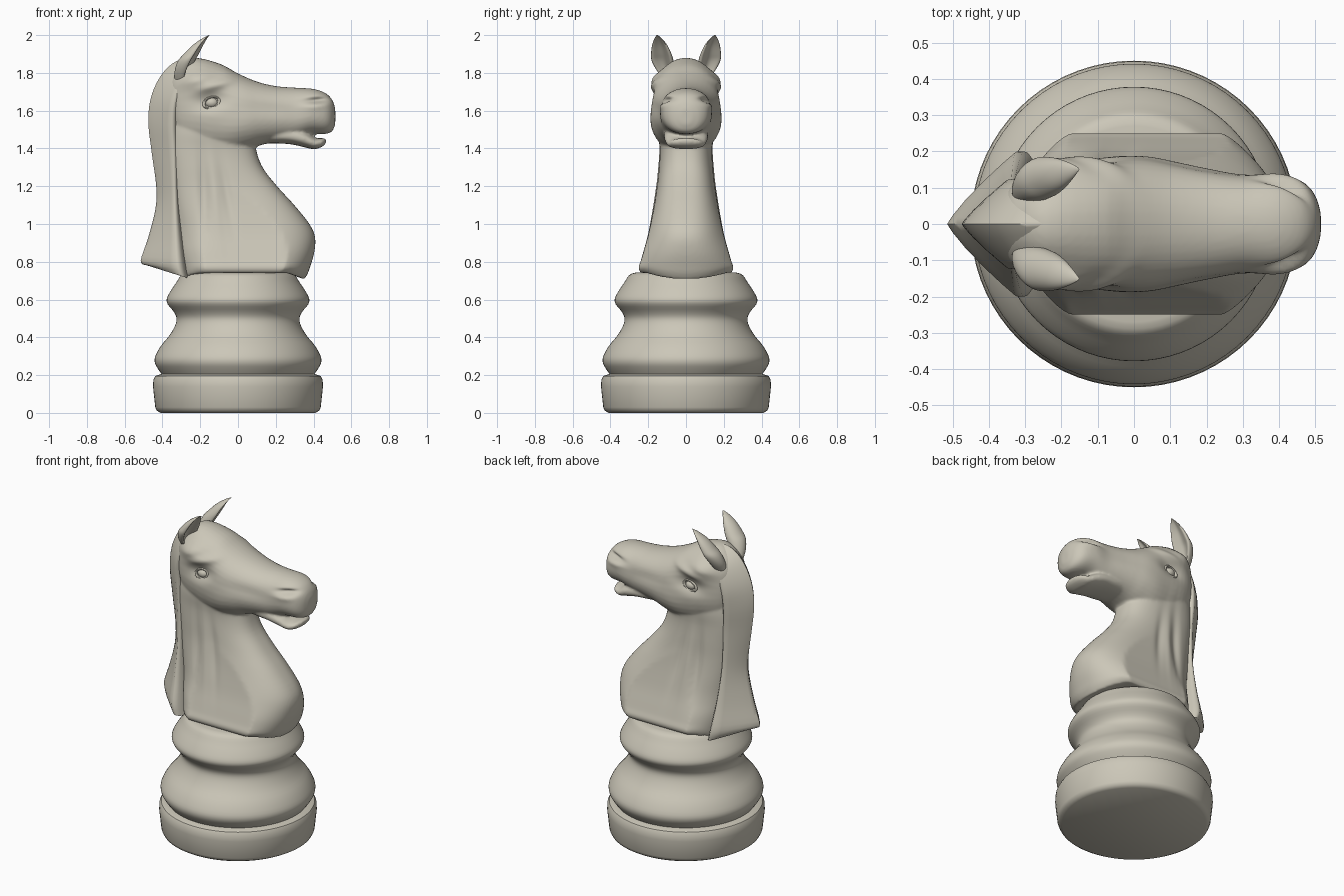
import bpy, bmesh, math
from mathutils import Matrix

old = bpy.data.objects.get("Cube")
if old:
    bpy.data.objects.remove(old, do_unlink=True)

stone = bpy.data.materials.new("warm_grey_stone")
stone.use_nodes = True
colour = (0.60, 0.57, 0.48, 1)
stone.diffuse_color = colour
bsdf = stone.node_tree.nodes["Principled BSDF"]
bsdf.inputs["Base Color"].default_value = colour
bsdf.inputs["Roughness"].default_value = 0.7


def refine(rows, k):
    """Catmull-Rom interpolation between rows of numbers."""
    out = []
    for i in range(len(rows) - 1):
        p = [rows[max(i - 1, 0)], rows[i], rows[i + 1], rows[min(i + 2, len(rows) - 1)]]
        for j in range(k):
            t = j / k
            out.append([0.5 * (2 * b + (c - a) * t + (2 * a - 5 * b + 4 * c - d) * t * t
                               + (3 * b - a - 3 * c + d) * t ** 3) for a, b, c, d in zip(*p)])
    return out + [list(rows[-1])]


def loft(bm, rings):
    """Skin closed rings of points and cap both ends."""
    vs = [[bm.verts.new(p) for p in r] for r in rings]
    n = len(vs[0])
    for a, b in zip(vs, vs[1:]):
        for i in range(n):
            bm.faces.new((a[i], a[(i + 1) % n], b[(i + 1) % n], b[i]))
    bm.faces.new(vs[0][::-1])
    bm.faces.new(vs[-1])


def add_object(name, bm, angle=40):
    bmesh.ops.recalc_face_normals(bm, faces=bm.faces[:])
    me = bpy.data.meshes.new(name)
    bm.to_mesh(me)
    bm.free()
    ob = bpy.data.objects.new(name, me)
    bpy.context.scene.collection.objects.link(ob)
    me.materials.append(stone)
    smooth(ob, angle)
    return ob


def smooth(ob, angle):
    for o in bpy.context.selected_objects:
        o.select_set(False)
    ob.select_set(True)
    bpy.context.view_layer.objects.active = ob
    bpy.ops.object.shade_smooth_by_angle(angle=math.radians(angle))


def power(c, n):
    return math.copysign(abs(c) ** (2 / n), c)


def angles(n):
    return [2 * math.pi * i / n for i in range(n)]


# Turned base: plinth with bevelled rims, then two rounded beads
plinth = [(.41, 0), (.43, .012), (.438, .03), (.45, .14), (.448, .175), (.438, .195), (.41, .205)]
beads = [(.405, .207), (.425, .235), (.44, .265), (.438, .30), (.408, .355), (.363, .41),
         (.334, .46), (.325, .50), (.34, .535), (.372, .575), (.377, .605), (.357, .645),
         (.327, .69), (.30, .73), (.27, .742)]
for name, prof in (("plinth", plinth), ("turned_pedestal", refine(beads, 3))):
    bm = bmesh.new()
    loft(bm, [[(r * math.cos(a), r * math.sin(a), z) for a in angles(72)] for r, z in prof])
    add_object(name, bm)

# Neck and chest: z, front x, back x, half width, squareness, flat-sidedness
bm = bmesh.new()
neck = [(.706, .35, -.30, .24, 2.2, 1.22), (.735, .368, -.305, .25, 2.2, 1.22),
        (.77, .381, -.31, .248, 2.2, 1.22), (.85, .404, -.325, .226, 2.2, 1.2),
        (.93, .408, -.335, .203, 2.2, 1.15), (1.0, .378, -.34, .187, 2.3, 1.1),
        (1.1, .298, -.35, .168, 2.5, 1.04), (1.2, .207, -.36, .154, 2.6, 1), (1.3, .13, -.37, .145, 2.6, 1),
        (1.4, .095, -.38, .14, 2.6, 1), (1.5, .09, -.38, .145, 2.4, 1), (1.62, .05, -.37, .13, 2.2, 1)]
rings = []
for z, xf, xb, w, n, flat in refine(neck, 4):
    ring = []
    for a in angles(80):
        y = w * max(-1, min(1, flat * power(math.sin(a), n)))
        # underside rises towards the flanks
        lift = .035 * min(1, abs(y) / .22) ** 2 * max(0, (.80 - z) / .09)
        ring.append(((xf + xb) / 2 + (xf - xb) / 2 * power(math.cos(a), n), y, z + lift))
    rings.append(ring)
loft(bm, rings)

# Head and lower jaw: top x z, bottom x z, half width
head = [(-.37, 1.76, -.36, 1.52, .07), (-.33, 1.83, -.31, 1.43, .125), (-.24, 1.88, -.2, 1.38, .168),
        (-.1, 1.85, -.05, 1.365, .184), (0, 1.797, .06, 1.395, .184), (.1, 1.754, .13, 1.42, .172),
        (.2, 1.73, .21, 1.435, .155), (.3, 1.722, .295, 1.445, .139), (.4, 1.715, .38, 1.474, .137),
        (.465, 1.692, .46, 1.477, .118), (.50, 1.655, .498, 1.49, .08), (.515, 1.61, .515, 1.53, .03)]
jaw = [(.12, 1.51, .12, 1.425, .09), (.2, 1.51, .2, 1.427, .112), (.28, 1.51, .28, 1.422, .118),
       (.35, 1.495, .345, 1.408, .114), (.41, 1.457, .405, 1.396, .10), (.448, 1.455, .45, 1.412, .075),
       (.466, 1.45, .466, 1.43, .03)]
for rows in (head, jaw):
    rings = []
    for xt, zt, xb, zb, w in refine(rows, 4):
        ring = []
        for a in angles(40):
            t = (1 + power(math.cos(a), 2.3)) / 2
            ring.append((xb + (xt - xb) * t, w * power(math.sin(a), 2.3 if t < .5 else 2.1),
                         zb + (zt - zb) * t))
        rings.append(ring)
    loft(bm, rings)
body = add_object("head_and_neck", bm)

# Fuse head, jaw and neck into one smooth skin
mod = body.modifiers.new("fuse", "REMESH")
mod.mode = "VOXEL"
mod.voxel_size = .008
mod = body.modifiers.new("soften", "SMOOTH")
mod.factor = .5
mod.iterations = 6
deps = bpy.context.evaluated_depsgraph_get()
mesh = bpy.data.meshes.new_from_object(body.evaluated_get(deps))
body.modifiers.clear()
body.data = mesh

# Carved relief on both sides: x, z, radius along, radius across, tilt, amount
relief = [(-.12, 1.735, .10, .026, .3, .018),    # brow
          (-.22, 1.765, .09, .045, .2, .030),    # temple
          (-.14, 1.65, .085, .045, .15, -.026),  # eye socket
          (.42, 1.655, .06, .016, .08, -.030),   # nostril
          (.42, 1.625, .06, .02, .08, .006),     # nostril rim
          (.0, 1.50, .10, .08, .2, .008),        # jowl
          (.17, 1.61, .14, .04, -.1, -.008),     # cheek hollow
          (-.18, 1.15, .22, .030, 1.62, -.016),  # neck furrows
          (-.06, 1.17, .18, .026, 1.75, -.010),
          (-.12, 1.14, .20, .022, 1.68, .005)]
for v in mesh.vertices:
    x, y, z = v.co
    push = 0
    for cx, cz, ra, rb, tilt, amount in relief:
        c, s = math.cos(tilt), math.sin(tilt)
        u, w = (x - cx) * c + (z - cz) * s, (z - cz) * c - (x - cx) * s
        push += amount * math.exp(-(u / ra) ** 2 - (w / rb) ** 2)
    v.co.y += push * max(-1, min(1, y / .08))
smooth(body, 60)

# Mane: outer x z, inner x z, half width
mane = [(-.485, .782, -.262, .712, .205), (-.515, .805, -.275, .785, .205), (-.475, .93, -.295, .93, .165),
        (-.437, 1.08, -.31, 1.08, .132), (-.433, 1.2, -.315, 1.2, .116), (-.457, 1.38, -.315, 1.38, .112),
        (-.475, 1.55, -.32, 1.52, .120), (-.455, 1.69, -.31, 1.64, .128), (-.39, 1.81, -.27, 1.75, .120),
        (-.30, 1.873, -.225, 1.80, .085), (-.19, 1.872, -.17, 1.82, .03)]
half = [(0, .66), (.07, .86), (.14, .96), (.22, .96), (.36, .82), (.58, .58), (.8, .31), (.94, .11)]
section = half + [(1, 0)] + [(t, -w) for t, w in reversed(half)]
bm = bmesh.new()
loft(bm, [[(xi + (xo - xi) * t, w * f, zi + (zo - zi) * t) for t, f in section]
          for xo, zo, xi, zi, w in refine(mane, 4)])
add_object("mane", bm, 60)

# Ears, eyes and lids on both sides
ear = [(-.30, .06, 1.72, .03, .025), (-.285, .10, 1.80, .05, .045), (-.26, .123, 1.86, .058, .056),
       (-.235, .131, 1.90, .05, .053), (-.205, .139, 1.945, .036, .040), (-.175, .147, 1.98, .017, .021),
       (-.152, .152, 2.0, .002, .003)]
for side, s in (("left", 1), ("right", -1)):
    bm = bmesh.new()
    rings = []
    for cx, cy, cz, rx, ry in refine(ear, 4):
        ring = []
        for a in angles(28):
            # cupped front face, turned slightly outwards
            c = math.cos(a)
            dx = rx * (c if c < 0 else c * .9 - 1.1 * c ** 3)
            dy = ry * math.sin(a)
            ring.append((cx + dx - .25 * dy, s * (cy + dy + .25 * dx), cz))
        rings.append(ring)
    loft(bm, rings)
    add_object(side + "_ear", bm, 60)

    bm = bmesh.new()
    bmesh.ops.create_uvsphere(bm, u_segments=24, v_segments=12, radius=1,
                              matrix=Matrix.Translation((-.14, s * .143, 1.642))
                              @ Matrix.Diagonal((.036, .03, .028, 1)))
    add_object(side + "_eye", bm)

    bm = bmesh.new()
    loops = []
    for a in angles(32):
        ring = []
        for b in angles(10):
            r = 1 + .2 * math.cos(b)
            ring.append(bm.verts.new((-.14 + .041 * r * math.cos(a), s * (.157 + .009 * math.sin(b)),
                                      1.642 + .03 * r * math.sin(a) + .008 * math.cos(a))))
        loops.append(ring)
    for i in range(32):
        p, q = loops[i], loops[(i + 1) % 32]
        for j in range(10):
            bm.faces.new((p[j], p[(j + 1) % 10], q[(j + 1) % 10], q[j]))
    add_object(side + "_eyelid", bm)
